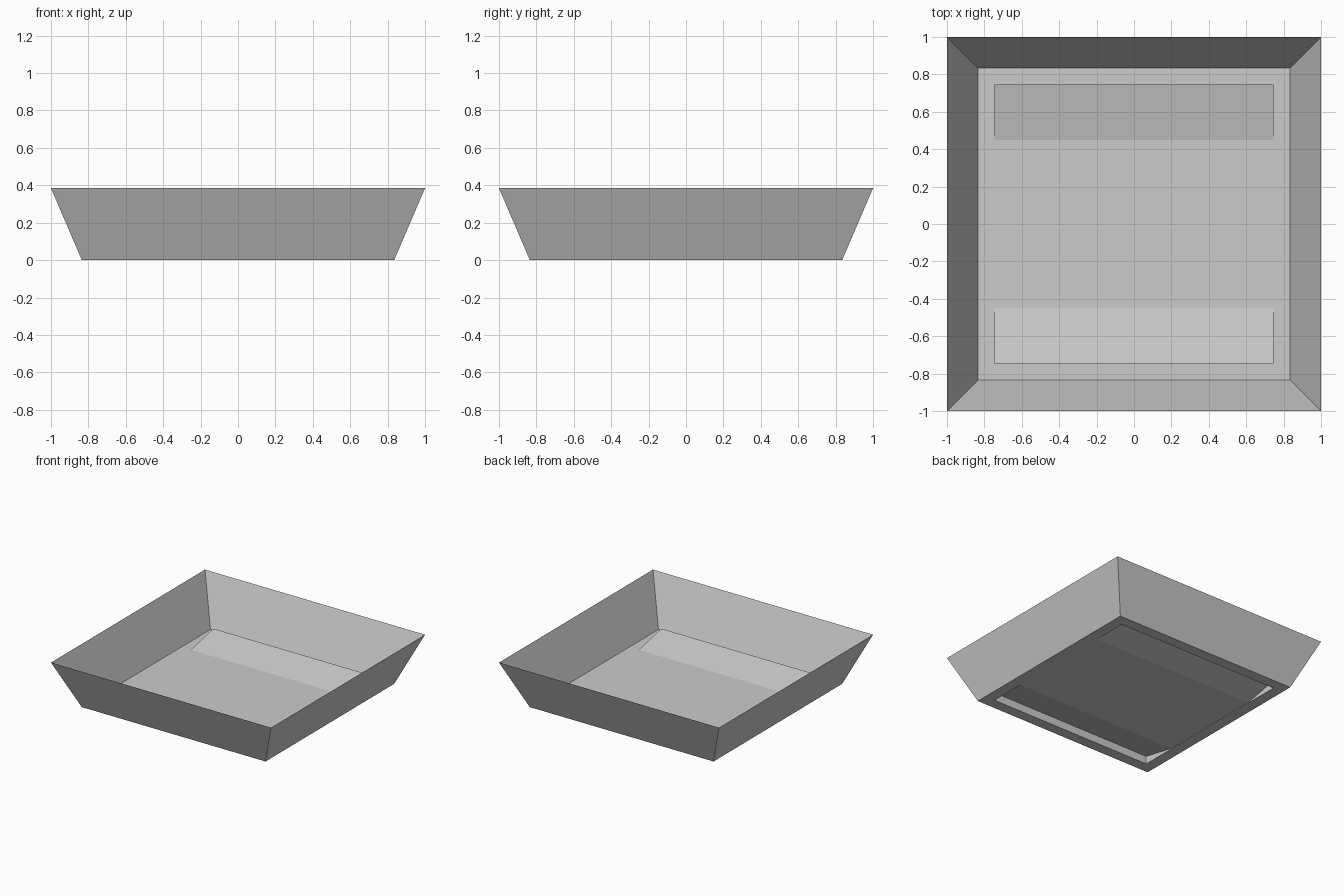
import bpy

if "Cube" in bpy.data.objects:
    bpy.data.objects.remove(bpy.data.objects["Cube"])

TOP, FOOT, INNER = 1.0, 0.835, 0.745   # half-widths of lip, foot and floor panel
HEIGHT, BEND, RISE = 0.385, 0.45, 0.065


def make(name, verts, faces):
    mesh = bpy.data.meshes.new(name)
    mesh.from_pydata(verts, [], faces)
    obj = bpy.data.objects.new(name, mesh)
    bpy.context.collection.objects.link(obj)
    return obj


def square(h, z):
    return [(-h, -h, z), (h, -h, z), (h, h, z), (-h, h, z)]


def band(a):
    # four quads joining square ring a to the next ring
    return [(a + i, a + (i + 1) % 4, a + 4 + (i + 1) % 4, a + 4 + i) for i in range(4)]


# Flared walls and the flat border at their foot
make("tray_walls", square(FOOT, 0) + square(TOP, HEIGHT), band(0))
make("tray_border", square(INNER, 0) + square(FOOT, 0), band(0))

# Floor panel: flat middle, ends bent upwards
profile = [(-INNER, RISE), (-BEND, 0.004), (BEND, 0.004), (INNER, RISE)]
verts = [(x, y, z) for y, z in profile for x in (-INNER, INNER)]
make("floor_panel", verts, [(2 * i, 2 * i + 1, 2 * i + 3, 2 * i + 2) for i in range(3)])

# Upright edges closing the gap between border and bent floor
for side in (-1, 1):
    suffix = "left" if side < 0 else "right"
    x = side * INNER
    low = [(x, y, 0) for y, z in profile]
    high = [(x, y, z) for y, z in profile]
    make("floor_side_" + suffix, low + high, [(i, i + 1, i + 5, i + 4) for i in range(3)])
    suffix = "front" if side < 0 else "back"
    y = side * INNER
    make("floor_end_" + suffix,
         [(-INNER, y, 0), (INNER, y, 0), (INNER, y, RISE), (-INNER, y, RISE)], [(0, 1, 2, 3)])
